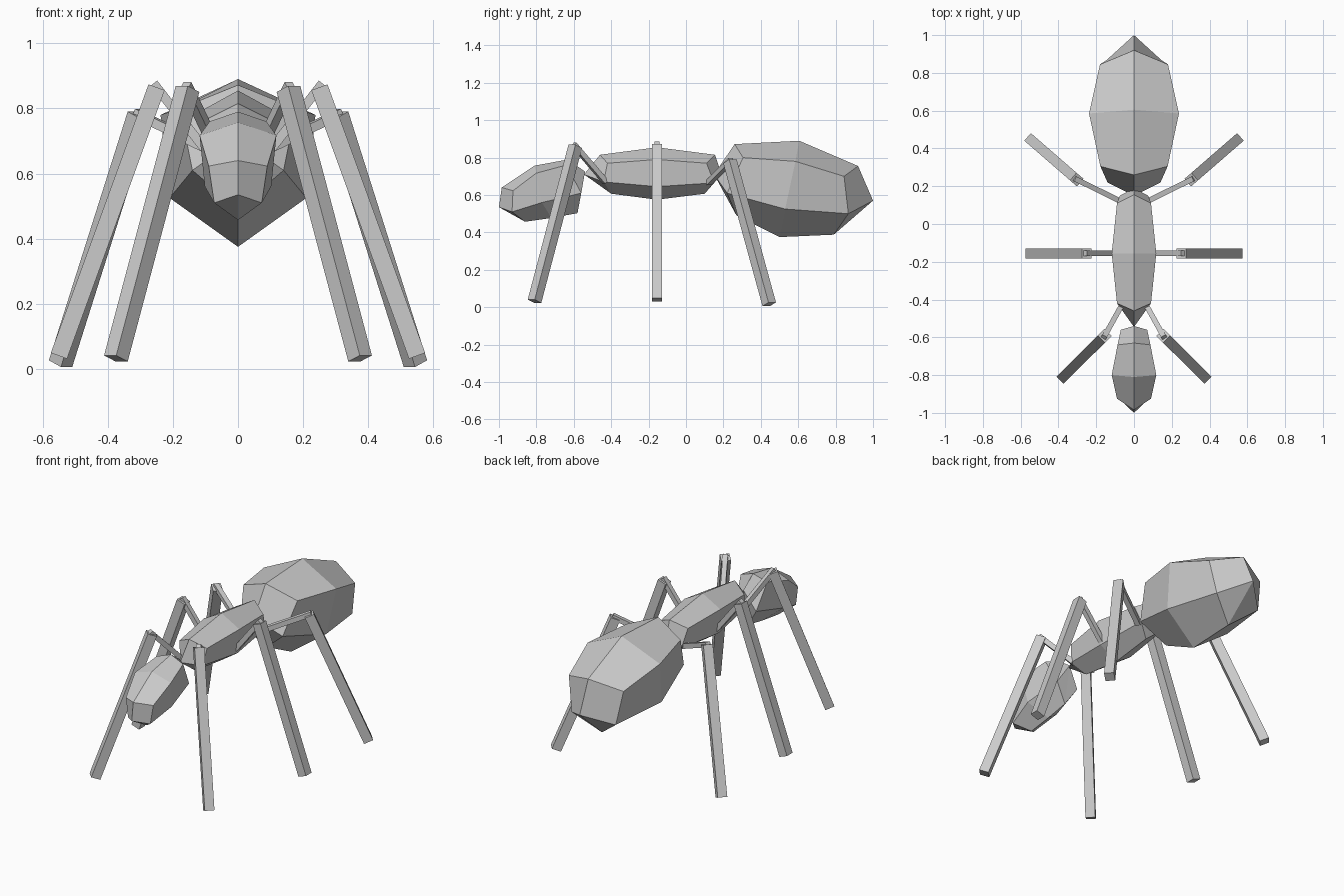
import bpy, bmesh
from mathutils import Vector, Matrix

if "Cube" in bpy.data.objects:
    bpy.data.objects.remove(bpy.data.objects["Cube"])


def new_object(name, bm):
    bmesh.ops.recalc_face_normals(bm, faces=bm.faces)
    mesh = bpy.data.meshes.new(name)
    bm.to_mesh(mesh)
    bm.free()
    obj = bpy.data.objects.new(name, mesh)
    bpy.context.collection.objects.link(obj)
    return obj


def body_part(name, front, rings, back):
    """Hexagonal rings (top, upper side, lower side, bottom) closed by a point at each end."""
    bm = bmesh.new()
    loops = []
    for (ty, tz), u, l, (by, bz) in rings:
        pts = [(0, ty, tz), u, l, (0, by, bz), (-l[0], l[1], l[2]), (-u[0], u[1], u[2])]
        loops.append([bm.verts.new(p) for p in pts])
    for a, b in zip(loops, loops[1:]):
        for i in range(6):
            j = (i + 1) % 6
            bm.faces.new((a[i], a[j], b[j], b[i]))
    for tip, r in ((front, loops[0]), (back, loops[-1])):
        e = bm.verts.new((0, *tip))
        bm.faces.new((r[0], r[1], r[2], e))
        bm.faces.new((r[0], r[5], r[4], e))
        bm.faces.new((r[2], r[3], e))
        bm.faces.new((r[4], r[3], e))
    return new_object(name, bm)


def bar(bm, a, b, width):
    """Square bar from a to b, with one pair of sides kept vertical."""
    a, b = Vector(a), Vector(b)
    axis = (b - a).normalized()
    side = axis.cross(Vector((0, 0, 1))).normalized()
    rot = Matrix((side, axis.cross(side), axis)).transposed().to_4x4()
    mat = Matrix.Translation((a + b) / 2) @ rot @ Matrix.Diagonal((width, width, (b - a).length, 1))
    bmesh.ops.create_cube(bm, size=1, matrix=mat)


# Body: head, thorax and abdomen
body_part("head", (-1.0, .535), [
    ((-.985, .64), (.09, -.925, .623), (.073, -.93, .51), (-.86, .457)),
    ((-.81, .757), (.118, -.80, .717), (.102, -.77, .56), (-.72, .477)),
    ((-.63, .79), (.087, -.64, .76), (.07, -.56, .61), (-.58, .503)),
], (-.54, .725))

body_part("thorax", (-.545, .71), [
    ((-.46, .815), (.09, -.42, .77), (.075, -.44, .67), (-.40, .607)),
    ((-.155, .855), (.118, -.155, .79), (.105, -.155, .645), (-.155, .575)),
    ((.155, .815), (.09, .11, .77), (.075, .15, .665), (.10, .607)),
], (.19, .71))

body_part("abdomen", (.15, .71), [
    ((.26, .872), (.178, .305, .80), (.14, .22, .61), (.27, .49)),
    ((.605, .89), (.238, .585, .78), (.21, .53, .525), (.50, .375)),
    ((.92, .755), (.18, .845, .70), (.145, .868, .50), (.79, .388)),
], (1.0, .57))

# Legs: thin thigh and thicker shin on each side
legs = {
    "front": ((.065, -.43, .67), (.155, -.592, .86), (.375, -.81, .032)),
    "middle": ((.09, -.155, .66), (.25, -.155, .865), (.55, -.155, .04)),
    "back": ((.07, .12, .665), (.303, .235, .78), (.545, .445, .016)),
}
for name, pts in legs.items():
    for side, s in (("right", 1), ("left", -1)):
        hip, knee, foot = (Vector((s * x, y, z)) for x, y, z in pts)
        bm = bmesh.new()
        bar(bm, hip, knee + (knee - hip).normalized() * .015, .028)
        new_object(f"{name}_{side}_thigh", bm)
        bm = bmesh.new()
        bar(bm, knee, foot, .053)
        new_object(f"{name}_{side}_shin", bm)
